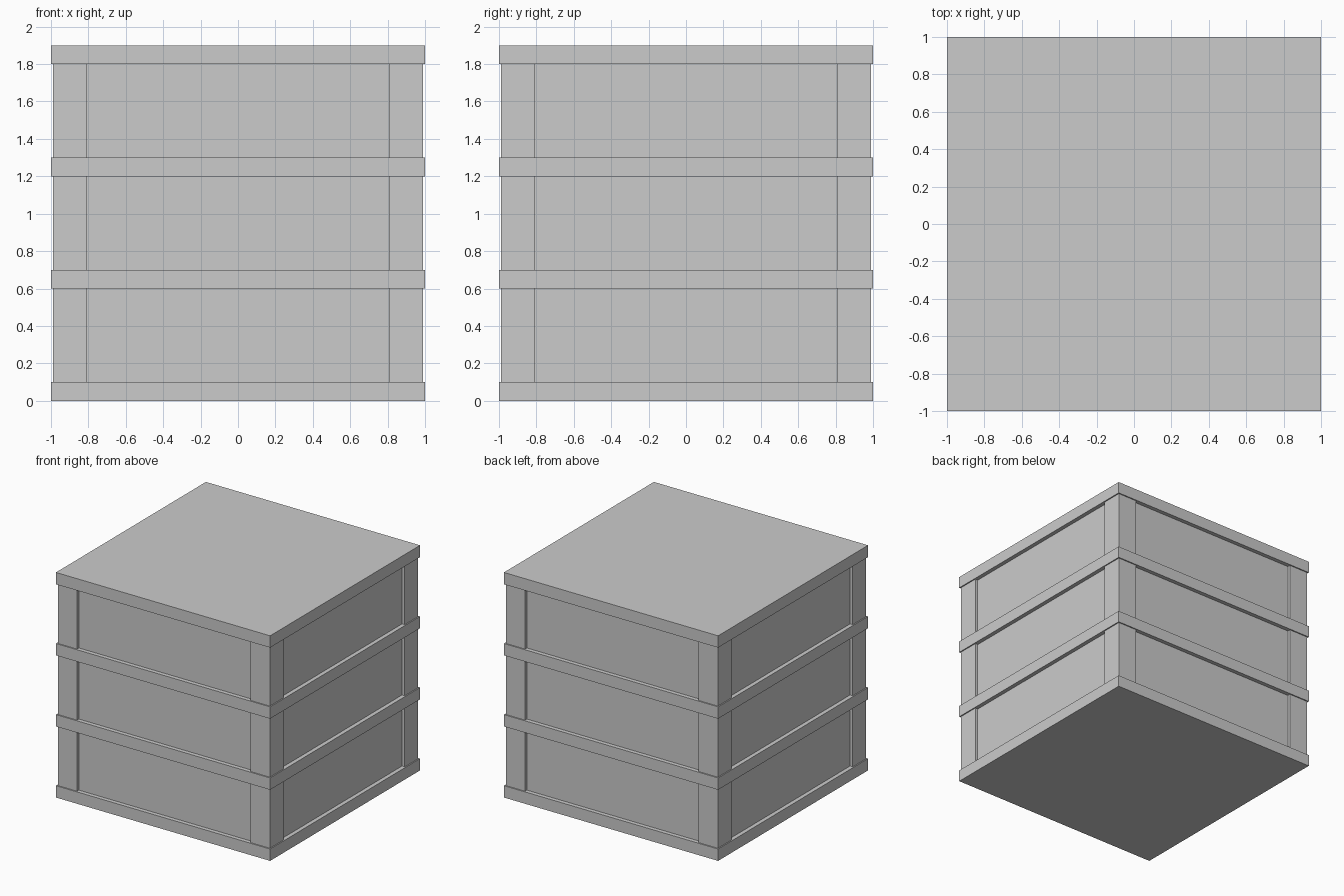
import bpy

if "Cube" in bpy.data.objects:
    bpy.data.objects.remove(bpy.data.objects["Cube"])

SLAB, PITCH, LEVELS = 0.1, 0.6, 3
POST_W, POST_OUT, CORE = 0.18, 0.99, 0.965


def box(name, x0, x1, y0, y1, z0, z1):
    bpy.ops.mesh.primitive_cube_add(
        size=1, location=((x0 + x1) / 2, (y0 + y1) / 2, (z0 + z1) / 2))
    ob = bpy.context.object
    ob.name = name
    ob.scale = (x1 - x0, y1 - y0, z1 - z0)
    bpy.ops.object.transform_apply(location=False, rotation=False, scale=True)
    return ob


# Horizontal slabs: base, two bands and lid
for i in range(LEVELS + 1):
    z = i * PITCH
    box(f"slab_{i + 1}", -1, 1, -1, 1, z, z + SLAB)

for i in range(LEVELS):
    z0, z1 = i * PITCH + SLAB, (i + 1) * PITCH
    # Recessed side panels, fitted between the corner posts
    inner = POST_OUT - POST_W
    for s, fb, lr in ((-1, "front", "left"), (1, "back", "right")):
        a, b = sorted((s * CORE, s * inner))
        box(f"{fb}_panel_{i + 1}", -inner, inner, a, b, z0, z1)
        box(f"{lr}_panel_{i + 1}", a, b, -inner, inner, z0, z1)
        # Corner posts
        c, d = sorted((s * POST_OUT, s * inner))
        box(f"{lr}_front_post_{i + 1}", c, d, -POST_OUT, -inner, z0, z1)
        box(f"{lr}_back_post_{i + 1}", c, d, inner, POST_OUT, z0, z1)
